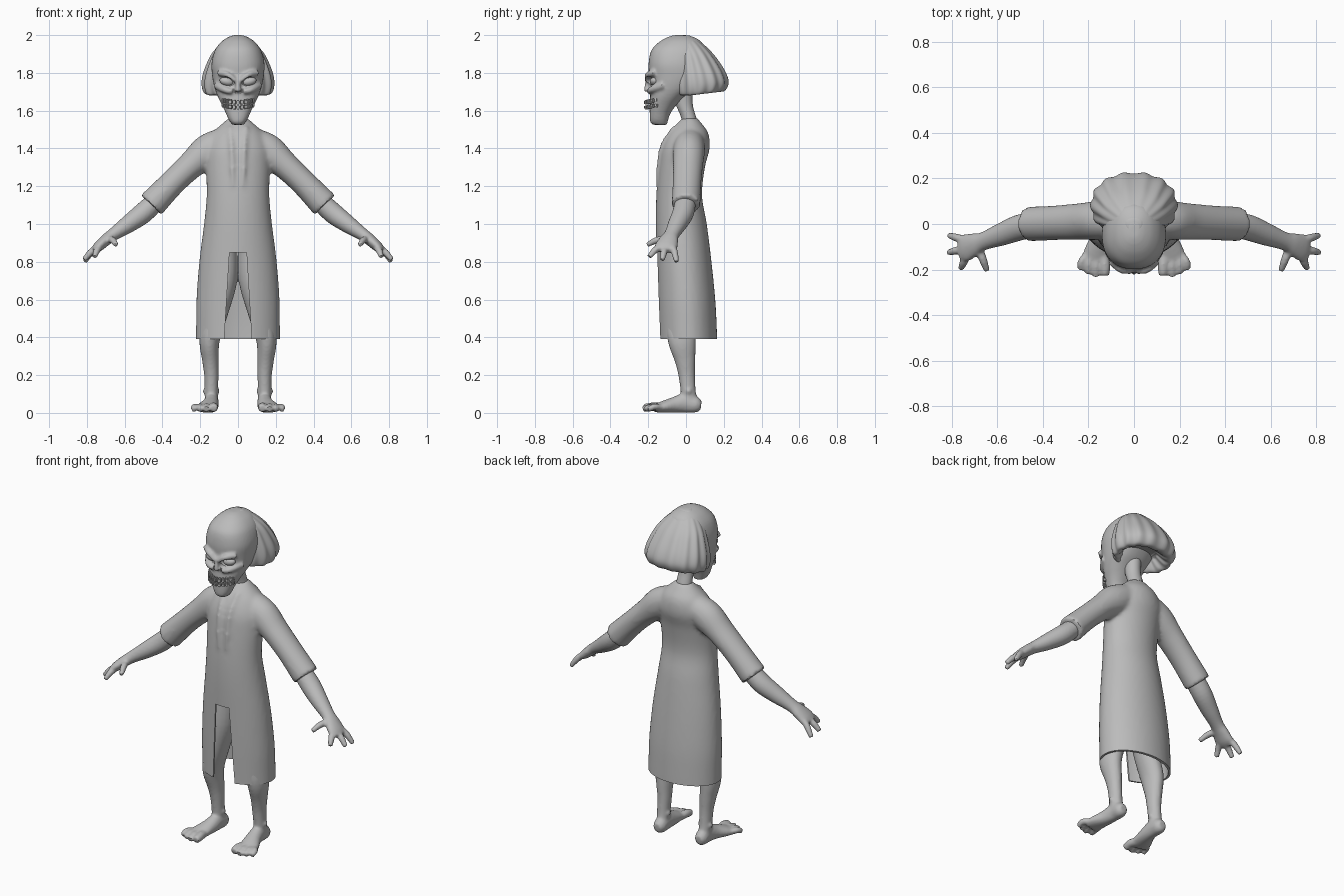
import bpy, bmesh, math
from mathutils import Vector, Matrix

if "Cube" in bpy.data.objects:
    bpy.data.objects.remove(bpy.data.objects["Cube"], do_unlink=True)

grey = bpy.data.materials.new("plain grey")
grey.use_nodes = True
grey.diffuse_color = (0.5, 0.5, 0.5, 1)
grey.node_tree.nodes["Principled BSDF"].inputs["Base Color"].default_value = (0.5, 0.5, 0.5, 1)


def curve_through(pts, k=5):
    """Catmull-Rom samples through tuples of any length."""
    out = []
    for i in range(len(pts) - 1):
        a, b, c, d = (pts[max(i - 1, 0)], pts[i], pts[i + 1], pts[min(i + 2, len(pts) - 1)])
        for j in range(k):
            t = j / k
            out.append([0.5 * (2 * q + (r - p) * t + (2 * p - 5 * q + 4 * r - s) * t * t
                               + (3 * q - p - 3 * r + s) * t ** 3)
                        for p, q, r, s in zip(a, b, c, d)])
    return out + [list(pts[-1])]


def tube(bm, pts, side=1, ref="Y", n=24, power=1, wave=0, flat=False):
    """Loft of oval rings (x, y, z, radius across, radius along ref)."""
    rings, pts = [], curve_through(pts)
    for i, (x, y, z, a, b) in enumerate(pts):
        d = Vector(pts[min(i + 1, len(pts) - 1)][:3]) - Vector(pts[max(i - 1, 0)][:3])
        d.normalize()
        v = Vector((0, 1, 0)) if ref == "Y" else Vector((0, 0, 1))
        u = Vector((1, 0, 0))
        if not flat:
            v = (v - d * v.dot(d)).normalized()
            u = v.cross(d)
        ring = []
        for j in range(n):
            t = math.tau * j / n
            c, s = math.cos(t), math.sin(t)
            m = 1 + wave * math.cos(14 * t) * min(1, 3 * i / len(pts))
            c = math.copysign(abs(c) ** power, c) * m
            s = math.copysign(abs(s) ** power, s) * m
            p = Vector((x, y, z)) + u * a * c + v * b * s
            ring.append(bm.verts.new((p.x * side, p.y, p.z)))
        rings.append(ring)
    for r, q in zip(rings, rings[1:]):
        for j in range(n):
            bm.faces.new((r[j], r[(j + 1) % n], q[(j + 1) % n], q[j]))
    bm.faces.new(rings[0][::-1])
    bm.faces.new(rings[-1])


def layers(bm, rows, **kw):
    """Stack of level ovals given as (height, front y, back y, half width)."""
    tube(bm, [(0, (f + b) / 2, z, w, (b - f) / 2) for z, f, b, w in rows], flat=True, **kw)


def ball(bm, centre, radii, tilt=0):
    m = Matrix.Translation(centre) @ Matrix.Rotation(tilt, 4, "Y") @ Matrix.Diagonal((*radii, 1))
    bmesh.ops.create_uvsphere(bm, u_segments=20, v_segments=12, radius=1, matrix=m)


def block(bm, centre, size, turn=0):
    m = Matrix.Translation(centre) @ Matrix.Rotation(turn, 4, "Z") @ Matrix.Diagonal((*size, 1))
    return bmesh.ops.create_cube(bm, size=1, matrix=m)["verts"]


def make(name, bm):
    bmesh.ops.recalc_face_normals(bm, faces=bm.faces)
    me = bpy.data.meshes.new(name)
    bm.to_mesh(me)
    bm.free()
    me.materials.append(grey)
    ob = bpy.data.objects.new(name, me)
    bpy.context.collection.objects.link(ob)
    return ob


def finish(ob, voxel=0, cutters=(), smooth=5, angle=40):
    """Fuse the parts, carve the cutters out, then shade smooth."""
    if voxel:
        r = ob.modifiers.new("fuse", "REMESH")
        r.mode, r.voxel_size = "VOXEL", voxel
        s = ob.modifiers.new("soften", "SMOOTH")
        s.factor, s.iterations = 0.5, smooth
    for c in cutters:
        c.hide_render = True
        b = ob.modifiers.new("carve", "BOOLEAN")
        b.operation, b.solver, b.object = "DIFFERENCE", "EXACT", c
    bpy.ops.object.select_all(action="DESELECT")
    ob.select_set(True)
    bpy.context.view_layer.objects.active = ob
    bpy.ops.object.convert(target="MESH")
    bpy.ops.object.shade_smooth_by_angle(angle=math.radians(angle))
    for c in cutters:
        bpy.data.objects.remove(c, do_unlink=True)


SIDES = (1, -1)

# Coat with sleeves and chest folds
coat_rows = [(0.33, -.143, .167, .222), (0.45, -.146, .163, .222), (0.6, -.15, .155, .22),
             (0.8, -.155, .135, .205), (1.0, -.16, .11, .18), (1.15, -.157, .085, .166),
             (1.3, -.145, .10, .17), (1.4, -.13, .125, .17), (1.48, -.095, .118, .135),
             (1.53, -.05, .085, .085), (1.56, -.02, .06, .05)]
bm = bmesh.new()
layers(bm, coat_rows, n=48)
for s in SIDES:
    tube(bm, [(.08, .02, 1.43, .08, .08), (.16, .015, 1.385, .09, .085), (.25, .01, 1.31, .073, .08),
              (.35, .005, 1.215, .069, .076), (.46, 0, 1.10, .076, .076)], s)
    tube(bm, [(.045, -.06, 1.52, .008, .01), (.035, -.125, 1.42, .009, .012),
              (.03, -.148, 1.3, .009, .012), (.028, -.15, 1.18, .006, .006)], s, n=10)
coat = make("coat", bm)

bm = bmesh.new()
layers(bm, [(z - .1, f + .012, b - .012, w - .012) for z, f, b, w in coat_rows[:5]], n=48)
cavity = make("cavity_cutter", bm)
bm = bmesh.new()
for v in block(bm, (0, -.25, .58), (.1, .4, .54)):
    v.co.x *= 1.55 if v.co.z < .5 else .9
slit = make("slit_cutter", bm)
bm = bmesh.new()
block(bm, (0, 0, .19), (1, 1, .4))
hem = make("hem_cutter", bm)
finish(coat, .012, (cavity, slit, hem))

# Forearms and hands
bm = bmesh.new()
for s in SIDES:
    tube(bm, [(.42, 0, 1.135, .05, .055), (.50, -.015, 1.06, .055, .057), (.58, -.045, 1.0, .047, .05),
              (.66, -.075, .945, .034, .04), (.70, -.09, .915, .031, .05), (.74, -.105, .88, .027, .06),
              (.765, -.11, .86, .018, .05)], s)
    for base, tip in (((.745, -.07, .88), (.812, -.05, .80)), ((.75, -.11, .87), (.815, -.125, .81)),
                      ((.735, -.14, .875), (.76, -.195, .825)), ((.68, -.11, .92), (.645, -.205, .89))):
        mid = [(p + q) / 2 for p, q in zip(base, tip)]
        tube(bm, [(*base, .018, .018), (mid[0], mid[1], mid[2] + .008, .018, .018),
                  (*tip, .013, .013)], s, ref="Z", n=12)
finish(make("forearms_and_hands", bm), .007, smooth=3)

# Legs and bare feet
bm = bmesh.new()
for s in SIDES:
    tube(bm, [(.075, -.02, .87, .075, .09), (.085, -.025, .7, .08, .09), (.115, -.03, .53, .062, .08),
              (.15, -.022, .39, .054, .075), (.146, -.005, .28, .044, .055), (.141, .004, .2, .038, .044),
              (.141, .012, .11, .035, .04), (.141, .02, .05, .035, .045)], s)
    tube(bm, [(.14, .08, .04, .022, .025), (.14, .055, .043, .037, .042), (.14, 0, .053, .038, .052),
              (.147, -.06, .043, .044, .042), (.163, -.12, .032, .055, .031),
              (.174, -.165, .024, .058, .022)], s, ref="Z")
    for x0, x1, y, r in ((.135, .128, -.225, .024), (.165, .167, -.228, .019),
                         (.19, .2, -.218, .018), (.212, .232, -.2, .017)):
        tube(bm, [(x0, -.14, .03, r, r), (x1, (y - .14) / 2, .032, r, r),
                  (x1, y, r, r * .9, r * .9)], s, ref="Z", n=12)
    for dx in (-.033, .033):
        ball(bm, (s * (.141 + dx), .015, .115), (.012, .016, .016))
finish(make("legs_and_feet", bm), .008, smooth=4)

# Neck
bm = bmesh.new()
layers(bm, [(1.48, -.02, .075, .05), (1.56, -.025, .055, .045), (1.64, -.055, .035, .043),
            (1.75, -.07, .04, .05)])
finish(make("neck", bm))

# Bare skull with brow, cheekbones and nose bridge
bm = bmesh.new()
layers(bm, [(1.525, -.175, -.10, .03), (1.55, -.19, -.095, .048), (1.59, -.192, -.08, .066),
            (1.63, -.192, -.05, .085), (1.67, -.19, -.01, .105), (1.72, -.188, .05, .124),
            (1.78, -.195, .1, .136), (1.85, -.198, .1, .14), (1.92, -.183, .1, .122),
            (1.965, -.14, .08, .088), (1.99, -.095, .04, .05), (2.0, -.06, .0, .02)], n=40, power=.88)
for s in SIDES:
    tube(bm, [(.012, -.205, 1.758, .013, .012), (.055, -.203, 1.79, .014, .016),
              (.105, -.165, 1.8, .013, .015)], s, ref="Z", n=12)
    tube(bm, [(.03, -.198, 1.7, .012, .014), (.075, -.182, 1.712, .015, .017),
              (.118, -.12, 1.735, .014, .018)], s, ref="Z", n=12)
tube(bm, [(0, -.19, 1.78, .015, .012), (0, -.205, 1.74, .012, .013), (0, -.21, 1.7, .016, .014)], n=12)
ball(bm, (0, -.16, 1.55), (.042, .032, .026))
skull = make("skull", bm)
bm = bmesh.new()
for s in SIDES:
    ball(bm, (s * .06, -.2, 1.754), (.041, .036, .026), -s * .25)
    ball(bm, (s * .01, -.212, 1.69), (.009, .022, .016), s * .35)
finish(skull, .008, (make("socket_cutter", bm),), smooth=3)

# Eyeballs
for s, side in ((1, "left"), (-1, "right")):
    bm = bmesh.new()
    ball(bm, (s * .06, -.166, 1.754), (.038, .026, .023), -s * .25)
    finish(make(side + "_eyeball", bm))

# Two rows of teeth around the jaw
bm = bmesh.new()
for row, size in ((1.644, .024), (1.617, .021)):
    for i in range(-5, 6):
        a = i * .25
        x, y = .08 * math.sin(a), -.13 - .08 * math.cos(a)
        block(bm, (x, y, row + 2 * x * x), (.0165, .024, size), a)
bmesh.ops.bevel(bm, geom=list(bm.edges), offset=.004, segments=2, affect="EDGES")
finish(make("teeth", bm), angle=60)

# Fringe of locks around the back and sides, hollow below
bm = bmesh.new()
layers(bm, [(1.998, -.03, .02, .03), (1.965, -.045, .07, .08), (1.91, -.05, .125, .13),
            (1.85, -.055, .17, .16), (1.78, -.06, .21, .183), (1.725, -.06, .225, .187),
            (1.685, -.05, .205, .172), (1.69, -.03, .17, .14), (1.74, -.01, .12, .1)],
       n=112, power=.92, wave=.028)
for v in bm.verts:
    v.co.z += .12 * max(0, v.co.y - .03)
finish(make("hair", bm), angle=60)
